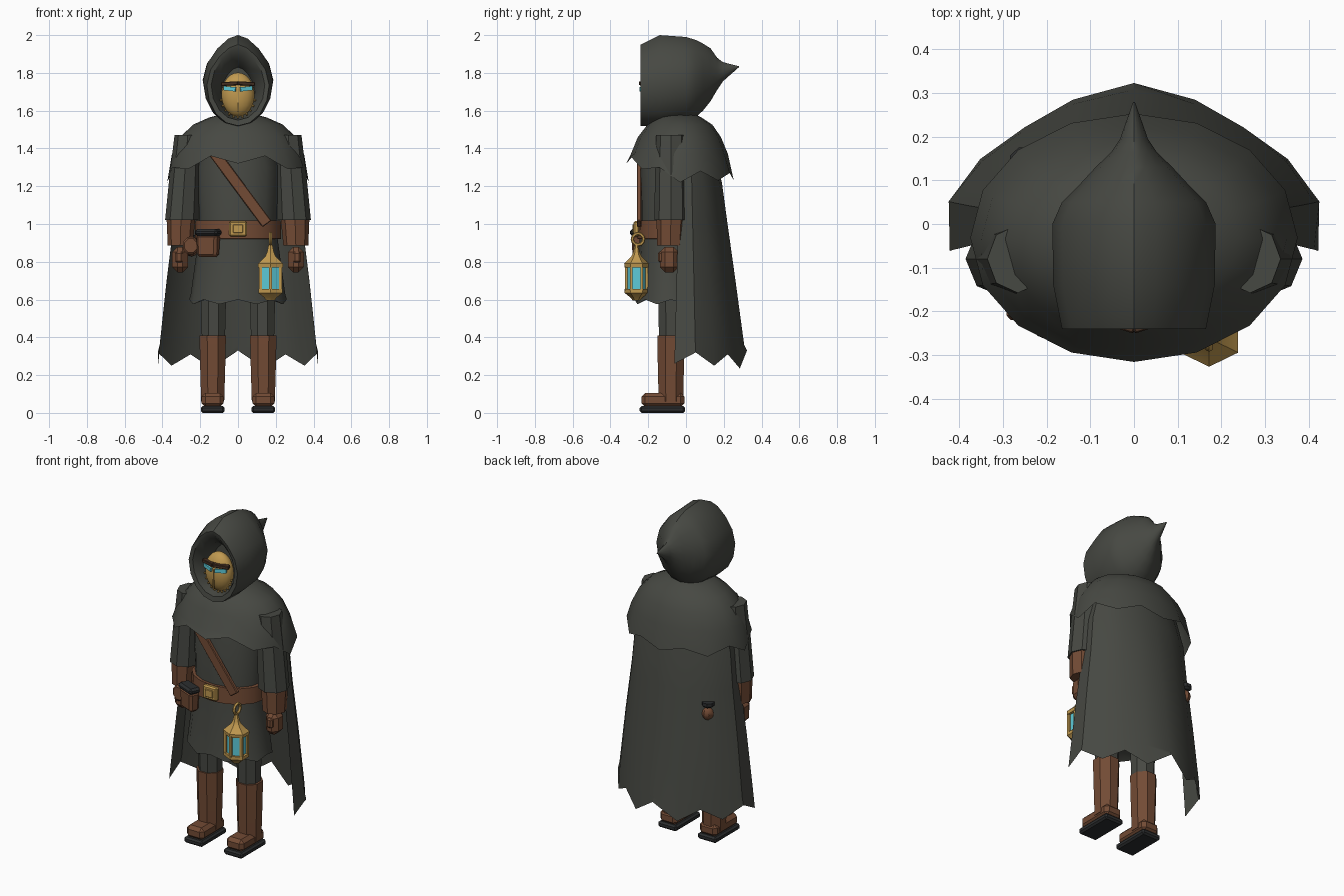
import bpy, bmesh, math
from mathutils import Matrix, Vector

if "Cube" in bpy.data.objects:
    bpy.data.objects.remove(bpy.data.objects["Cube"])


def material(name, r, g, b):
    m = bpy.data.materials.new(name)
    m.use_nodes = True
    m.diffuse_color = (r, g, b, 1)
    m.node_tree.nodes["Principled BSDF"].inputs["Base Color"].default_value = (r, g, b, 1)
    return m


CLOTH = material("charcoal cloth", .062, .065, .055)
LEATHER = material("brown leather", .17, .07, .035)
DARK_LEATHER = material("dark brown", .06, .03, .017)
GOLD = material("brass gold", .53, .32, .08)
GLOW = material("cyan glow", .11, .6, .7)
BLACK = material("near black", .025, .027, .028)


def finish(name, bm, mat):
    bmesh.ops.recalc_face_normals(bm, faces=bm.faces)
    mesh = bpy.data.meshes.new(name)
    bm.to_mesh(mesh)
    bm.free()
    mesh.materials.append(mat)
    ob = bpy.data.objects.new(name, mesh)
    bpy.context.collection.objects.link(ob)
    bpy.ops.object.select_all(action="DESELECT")
    ob.select_set(True)
    bpy.context.view_layer.objects.active = ob
    bpy.ops.object.shade_smooth_by_angle(angle=math.radians(34))
    return ob


def loft(name, rings, mat, closed=True, cap_start=False, cap_end=False):
    """Skin a list of equally long point rings."""
    bm = bmesh.new()
    rows = [[bm.verts.new(p) for p in ring] for ring in rings]
    n = len(rows[0])
    for a, b in zip(rows, rows[1:]):
        for i in range(n if closed else n - 1):
            j = (i + 1) % n
            bm.faces.new((a[i], a[j], b[j], b[i]))
    if cap_start:
        bm.faces.new(rows[0])
    if cap_end:
        bm.faces.new(rows[-1])
    return finish(name, bm, mat)


def ellipse(cx, cy, z, rx, ry, n=16, turn=0.0):
    angles = [2 * math.pi * (i + turn) / n for i in range(n)]
    return [(cx + rx * math.cos(a), cy + ry * math.sin(a), z) for a in angles]


def tube(name, levels, mat, n=8, turn=.5):
    """Stacked ellipses: (x, y, z, rx, ry) per level, capped."""
    return loft(name, [ellipse(*lv, n=n, turn=turn) for lv in levels], mat,
                cap_start=True, cap_end=True)


def box(name, centre, size, mat, bevel=0.0, rot=(0, 0, 0), taper=1.0):
    bm = bmesh.new()
    bmesh.ops.create_cube(bm, size=1)
    for v in bm.verts:
        if v.co.z < 0:
            v.co.x *= taper
            v.co.y *= taper
        v.co = Vector(a * b for a, b in zip(v.co, size))
    if bevel:
        bmesh.ops.bevel(bm, geom=bm.edges[:], offset=bevel, segments=1, affect="EDGES")
    ob = finish(name, bm, mat)
    ob.location, ob.rotation_euler = centre, rot
    return ob


def ball(name, centre, radii, mat, segments=20, rings=12):
    bm = bmesh.new()
    bmesh.ops.create_uvsphere(bm, u_segments=segments, v_segments=rings, radius=1)
    bm.transform(Matrix.Translation(centre) @ Matrix.Diagonal((*radii, 1)))
    return finish(name, bm, mat)


def side_ring(name, centre, major, minor, mat):
    """Upright ring facing sideways."""
    rings = []
    for i in range(13):
        a = math.pi * i / 6
        ring = []
        for k in range(6):
            r = major + minor * math.cos(math.pi * k / 3)
            ring.append((centre[0] + minor * math.sin(math.pi * k / 3),
                         centre[1] + r * math.cos(a), centre[2] + r * math.sin(a)))
        rings.append(ring)
    return loft(name, rings, mat)


# Hood: pointed ovals lofted from the deep lining, round the rim, to the back tip
def hood_ring(y, w, bottom, top, n=16):
    zc, h = (bottom + top) / 2, (top - bottom) / 2
    ring = []
    for i in range(n):
        t = 2 * math.pi * i / n
        c = math.cos(t)
        ring.append((w * math.sin(t) * (1 - .33 * max(c, 0) ** 2), y, zc + h * c))
    return ring


hood = [(-.12, .09, 1.57, 1.83), (-.185, .108, 1.557, 1.865), (-.235, .142, 1.55, 1.925),
        (-.24, .165, 1.52, 1.95), (-.14, .185, 1.515, 2.0), (0, .187, 1.535, 1.99),
        (.05, .165, 1.565, 1.975), (.09, .125, 1.6, 1.955), (.13, .088, 1.65, 1.93),
        (.165, .052, 1.71, 1.88), (.195, .032, 1.755, 1.857), (.28, .002, 1.83, 1.835)]
loft("hood", [hood_ring(*r) for r in hood], CLOTH, cap_start=True, cap_end=True)

# Face mask with brow, eyes, nose ridge and lower beading
ball("mask", (0, -.178, 1.685), (.088, .06, .117), GOLD)
box("nose_ridge", (0, -.236, 1.655), (.008, .01, .12), GOLD)
for s, side in ((1, "left"), (-1, "right")):
    box(side + "_brow", (s * .042, -.222, 1.743), (.094, .03, .02), DARK_LEATHER, .003,
        rot=(0, s * .05, s * .32))
    box(side + "_eye", (s * .042, -.226, 1.716), (.066, .02, .022), GLOW,
        rot=(0, -s * .1, s * .36))
for i in range(11):
    a = math.pi * (1.08 + .84 * i / 10)
    ball("mask_bead", (.092 * math.cos(a), -.19, 1.685 + .12 * math.sin(a)),
         (.007, .007, .007), GOLD, 6, 4)

# Shoulder mantle with a ragged hem, heights listed from front to back
mantle = [(1.58, .09, -.12, .05), (1.565, .15, -.16, .08), (1.525, .24, -.205, .14),
          (1.46, .305, -.255, .185), (1.37, .35, -.292, .222), (1.28, .375, -.316, .253)]
mantle_hem = [1.32, 1.36, 1.29, 1.3, 1.22, 1.28, 1.23, 1.27, 1.23]
rings = [ellipse(0, (f + b) / 2, z, rx, (b - f) / 2, turn=-4) for z, rx, f, b in mantle]
rings[-1] = [(x, y, mantle_hem[min(i, 16 - i)]) for i, (x, y, z) in enumerate(rings[-1])]
loft("mantle", rings, CLOTH, cap_start=True)

# Long cape open at the front; hem points mirrored from the front edge to the middle back
cape = [(1.46, .26, .13), (1.22, .325, .19), (1.0, .345, .22), (.7, .383, .262), (.36, .42, .308)]
hem = [.26, .32, .25, .31, .235, .33]
folds = [1, 1, .94, .9, .94, 1]
arc = [(math.radians(-11 + 20.2 * i), min(i, 10 - i)) for i in range(11)]
rows = []
for k, (z, rx, ry) in enumerate(cape):
    ring = []
    for a, i in arc:
        f = 1 + (folds[i] - 1) * k / 5
        ring.append((rx * f * math.cos(a), ry * f * math.sin(a), z))
    rows.append(ring)
rows.append([(.43 * folds[i] * math.cos(a), .323 * folds[i] * math.sin(a), hem[i])
             for a, i in arc])
loft("cape", rows, CLOTH, closed=False)

# Tunic and belt
CY = -.08
tunic = [(1.5, .17, .12), (1.3, .215, .16), (1.02, .205, .162), (.92, .21, .165), (.63, .25, .187)]
rings = [ellipse(0, CY, z, rx, ry) for z, rx, ry in tunic]
rings.append([(x, y, .575 if i % 2 else .6)
              for i, (x, y, z) in enumerate(ellipse(0, CY, .58, .258, .192))])
rings.append(ellipse(0, CY, .61, .2, .15))
loft("tunic", rings, CLOTH, cap_start=True, cap_end=True)
tube("belt", [(0, CY, .92, .215, .165), (0, CY, .922, .229, .178),
              (0, CY, 1.018, .226, .175), (0, CY, 1.02, .2, .16)], LEATHER, 16, 0)
box("belt_buckle", (0, -.262, .975), (.095, .03, .082), GOLD, .008)
box("buckle_pin", (0, -.28, .975), (.052, .008, .044), GOLD, .002)

# Straight diagonal chest strap
box("chest_strap", (.01, -.248, 1.193), (.058, .024, .48), LEATHER, .004,
    rot=(0, -math.atan2(.26, .35), 0))

# Belt pouches and the flask on the back hip
box("front_pouch", (-.158, -.24, .885), (.122, .065, .12), LEATHER, .014,
    rot=(0, 0, -.4), taper=.9)
box("front_pouch_flap", (-.158, -.242, .955), (.13, .075, .036), BLACK, .012, rot=(0, 0, -.4))
side_pouch = tube("side_pouch", [(0, 0, -.035, .035, .04), (0, 0, -.025, .045, .05),
                                 (0, 0, .025, .045, .05), (0, 0, .035, .035, .04)], LEATHER)
side_pouch.rotation_euler.x = math.pi / 2
side_pouch.location = (-.25, -.185, .885)
ball("back_flask", (-.245, .137, .87), (.036, .042, .042), LEATHER, 8, 6)
tube("back_flask_cap", [(-.25, .143, .91, .022, .022), (-.25, .143, .922, .037, .035),
                        (-.25, .143, .942, .037, .035)], BLACK)

# Lantern hanging from the belt, one corner to the front
LX, LY = .172, -.262


def lantern_part(name, levels, mat):
    tube(name, [(LX, LY, z, r * 1.15, r * .97) for z, r in levels], mat, 6)


lantern_part("lantern_base", [(.595, .02), (.612, .035), (.635, .065), (.655, .065)], GOLD)
lantern_part("lantern_glass", [(.65, .05), (.775, .05)], GLOW)
lantern_part("lantern_roof", [(.77, .065), (.79, .067), (.83, .027), (.85, .018), (.89, .01)], GOLD)
for x, y, z in ellipse(LX, LY, .713, .062, .054, 6, .5):
    box("lantern_post", (x, y, z), (.016, .014, .13), GOLD)
side_ring("lantern_ring", (LX, LY + .008, .92), .03, .009, GOLD)

# Arms and legs, mirrored
for s, side in ((1, "left"), (-1, "right")):
    tube(side + "_sleeve", [(s * .266, -.08, 1.47, .07, .078), (s * .283, -.08, 1.25, .08, .084),
                            (s * .298, -.08, 1.02, .088, .088)], CLOTH, turn=0)
    tube(side + "_gauntlet", [(s * .302, -.08, 1.03, .076, .076),
                              (s * .306, -.083, .885, .066, .07)], LEATHER, turn=0)
    box(side + "_hand", (s * .307, -.088, .812), (.085, .1, .135), LEATHER, .028)
    box(side + "_thumb", (s * .312, -.135, .825), (.04, .028, .06), LEATHER, .01)
    tube(side + "_trouser", [(s * .13, -.08, .72, .075, .075), (s * .13, -.08, .38, .066, .068)], CLOTH)
    tube(side + "_boot_shaft", [(s * .134, -.08, .41, .076, .078), (s * .134, -.08, .25, .072, .075),
                                (s * .134, -.08, .06, .066, .07)], LEATHER)
    box(side + "_boot_foot", (s * .134, -.122, .068), (.116, .228, .075), LEATHER, .02)
    box(side + "_boot_sole", (s * .134, -.125, .018), (.126, .24, .036), BLACK, .01)
